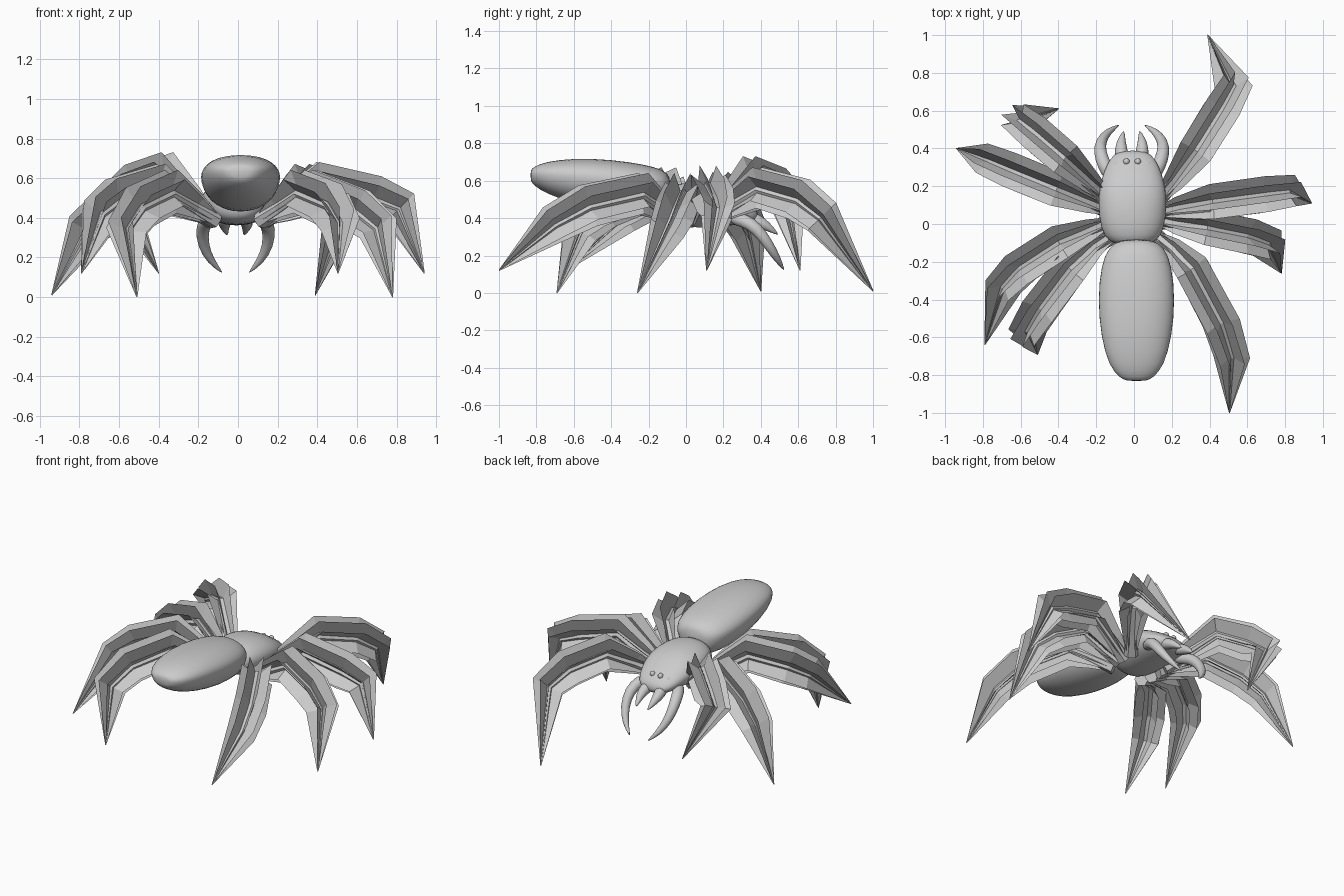
import bpy, bmesh, math
from mathutils import Vector

if "Cube" in bpy.data.objects:
    bpy.data.objects.remove(bpy.data.objects["Cube"])

UP = Vector((0, 0, 1))

def finish(name, bm, smooth=False, subsurf=0):
    bmesh.ops.recalc_face_normals(bm, faces=bm.faces[:])
    me = bpy.data.meshes.new(name)
    bm.to_mesh(me)
    bm.free()
    ob = bpy.data.objects.new(name, me)
    bpy.context.collection.objects.link(ob)
    for p in me.polygons:
        p.use_smooth = smooth
    if subsurf:
        m = ob.modifiers.new("smooth", 'SUBSURF')
        m.levels = m.render_levels = subsurf
    return ob

def loft(bm, rings):
    """Skin a list of equal vertex rings and cap both ends."""
    vs = [[bm.verts.new(p) for p in r] for r in rings]
    n = len(vs[0])
    for a, b in zip(vs, vs[1:]):
        for i in range(n):
            bm.faces.new((a[i], a[(i + 1) % n], b[(i + 1) % n], b[i]))
    bm.faces.new(vs[0])
    bm.faces.new(vs[-1])

def tangents(pts):
    out = []
    for i in range(len(pts)):
        a = (pts[i] - pts[i - 1]).normalized() if i else Vector()
        b = (pts[i + 1] - pts[i]).normalized() if i < len(pts) - 1 else Vector()
        out.append((a + b).normalized())
    return out

def tube(bm, pts, radii, side, n):
    rings = []
    for p, t, r in zip(pts, tangents(pts), radii):
        s = (side - t * side.dot(t)).normalized()
        u = t.cross(s)
        rings.append([p + r * (math.cos(2 * math.pi * k / n) * s + math.sin(2 * math.pi * k / n) * u)
                      for k in range(n)])
    loft(bm, rings)

def body(name, sections, cx, wide):
    """Sections: y, half width, top z, bottom z. 'wide' = height fraction of widest line."""
    bm = bmesh.new()
    rings = []
    for y, w, top, bot in sections:
        zc = bot + (top - bot) * wide
        ring = []
        for k in range(20):
            a = 2 * math.pi * k / 20
            c, s = math.cos(a), math.sin(a)
            h = (top - zc) if s > 0 else (zc - bot)
            ring.append((cx + w * math.copysign(abs(c) ** 0.9, c), y, zc + h * s))
        rings.append(ring)
    loft(bm, rings)
    return finish(name, bm, True, 1)

# Abdomen and front body
body("abdomen", [(-.832, .05, .655, .60), (-.815, .09, .675, .575), (-.75, .148, .703, .53),
                 (-.6, .19, .722, .475), (-.4, .208, .715, .435), (-.22, .19, .688, .425),
                 (-.12, .15, .66, .44), (-.08, .08, .62, .48)], .013, .62)
body("front_body", [(-.11, .08, .54, .43), (-.09, .13, .57, .39), (-.03, .17, .59, .365),
                    (.1, .185, .59, .36), (.2, .176, .565, .36), (.28, .152, .52, .36),
                    (.35, .12, .47, .365), (.39, .07, .43, .38)], -.008, .55)

# Waist between the two
bm = bmesh.new()
tube(bm, [Vector((0, -.18, .52)), Vector((0, -.05, .48))], [.06, .06], Vector((1, 0, 0)), 12)
finish("waist", bm, True)

# Feelers (long curved) and fangs (short), both sides
for sx, label in ((-1, "left"), (1, "right")):
    for name, path, radii in (
        ("feeler", [(.11, .24, .40), (.145, .31, .39), (.17, .38, .345), (.165, .44, .26),
                    (.125, .49, .18), (.065, .525, .12)], [.035, .04, .036, .03, .021, .003]),
        ("fang", [(.048, .32, .41), (.055, .38, .385), (.058, .43, .36), (.042, .495, .31)],
         [.04, .038, .028, .004])):
        bm = bmesh.new()
        tube(bm, [Vector((sx * x - .012, y, z)) for x, y, z in path], radii, Vector((1, 0, 0)), 10)
        finish(label + "_" + name, bm, True, 1)

# Row of eyes, mostly sunk in the head
for i, (x, y, z) in enumerate([(-.09, .315, .463), (-.04, .33, .478), (.02, .33, .478), (.07, .315, .463)]):
    bm = bmesh.new()
    bmesh.ops.create_uvsphere(bm, u_segments=10, v_segments=6, radius=.018)
    bmesh.ops.translate(bm, verts=bm.verts[:], vec=(x, y, z))
    finish("eye_%d" % (i + 1), bm, True)

# Legs: thin core with flat fins in a star section, tapering to a point
LEGS = {
    "right_leg_1": [(.13, .13, .385), (.22, .24, .46), (.33, .39, .55), (.46, .60, .49), (.525, .72, .40), (.39, 1.0, .01)],
    "right_leg_2": [(.13, .06, .385), (.25, .09, .455), (.42, .12, .56), (.68, .155, .49), (.81, .17, .44), (.94, .11, .12)],
    "right_leg_3": [(.13, .02, .385), (.24, 0, .44), (.39, -.02, .52), (.59, -.06, .43), (.70, -.10, .34), (.78, -.26, 0)],
    "right_leg_4": [(.11, -.06, .385), (.21, -.14, .45), (.31, -.24, .52), (.46, -.52, .455), (.515, -.70, .36), (.505, -1.0, .12)],
    "left_leg_1": [(-.13, .13, .385), (-.24, .23, .485), (-.37, .35, .61), (-.51, .47, .55), (-.60, .54, .495), (-.4, .61, .12)],
    "left_leg_2": [(-.13, .07, .385), (-.25, .12, .45), (-.41, .185, .525), (-.63, .275, .44), (-.76, .33, .335), (-.94, .4, .01)],
    "left_leg_3": [(-.13, .01, .385), (-.25, -.04, .455), (-.40, -.1, .55), (-.60, -.23, .48), (-.69, -.33, .41), (-.79, -.64, .12)],
    "left_leg_4": [(-.11, -.06, .385), (-.22, -.13, .45), (-.34, -.24, .52), (-.49, -.44, .445), (-.56, -.56, .335), (-.51, -.69, 0)],
}
SCALE = [.25, .6, .98, 1, .88, .02]
CORE = [.045, .038, .034, .03, .025, .003]
FINS = [(.045, .125), (.095, .075)]          # steep pair and wide pair
for name, path in LEGS.items():
    pts = [Vector(p) for p in path]
    side = UP.cross(pts[4] - pts[0]).normalized()
    bm = bmesh.new()
    tube(bm, pts, CORE, side, 6)
    tans = tangents(pts)
    up_dir = 1 if tans[2].cross(side).z > 0 else -1
    for a, b in [(i * w, j * h) for w, h in FINS for i in (1, -1) for j in (1, -.8)]:
        prev = None
        for p, t, k in zip(pts, tans, SCALE):
            s = (side - t * side.dot(t)).normalized()
            n = t.cross(s) * up_dir
            cur = (bm.verts.new(p), bm.verts.new(p + k * (a * s + b * n)))
            if prev:
                bm.faces.new((prev[0], prev[1], cur[1], cur[0]))
            prev = cur
    finish(name, bm)
